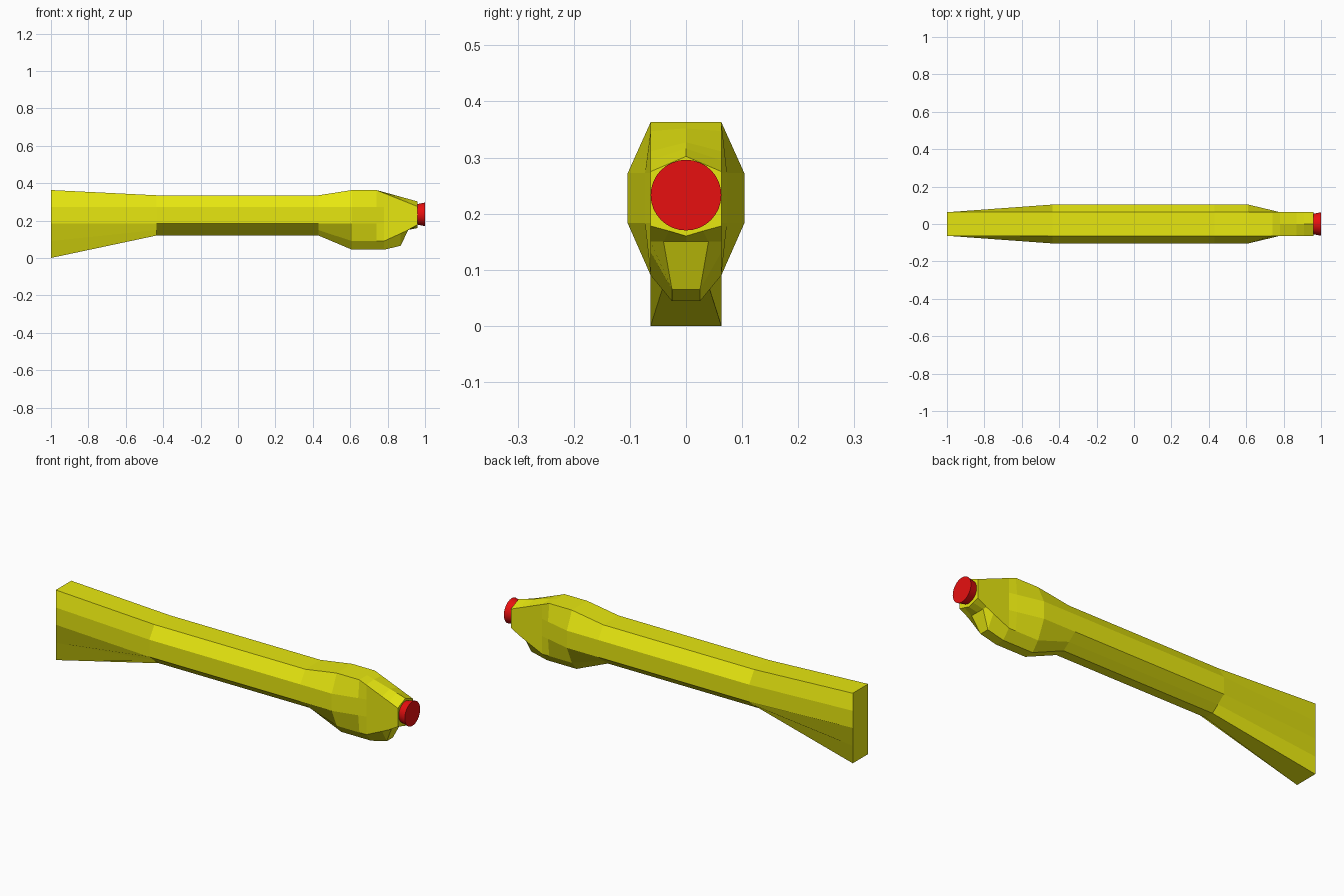
import bpy, bmesh, math

cube = bpy.data.objects.get("Cube")
if cube:
    bpy.data.objects.remove(cube, do_unlink=True)


def material(name, rgb):
    mat = bpy.data.materials.new(name)
    mat.use_nodes = True
    colour = (*rgb, 1)
    mat.diffuse_color = colour
    mat.node_tree.nodes["Principled BSDF"].inputs["Base Color"].default_value = colour
    return mat


def make_object(name, bm, mat):
    bmesh.ops.recalc_face_normals(bm, faces=bm.faces)
    mesh = bpy.data.meshes.new(name)
    bm.to_mesh(mesh)
    bm.free()
    mesh.materials.append(mat)
    obj = bpy.data.objects.new(name, mesh)
    bpy.context.collection.objects.link(obj)
    return obj


yellow = material("yellow", (0.8, 0.8, 0.005))
red = material("red", (0.8, 0.005, 0.005))

HALF = 0.063            # half width of the roof and the flat ends
UPPER, LOWER = 0.272, 0.183   # heights of the two side edges

# Body stations: x, ridge z, roof edge z, side y, chine z, keel y, keel z
stations = [
    (-1.0, .363, .363, HALF, .09, HALF, 0),
    (-.435, .335, .335, .104, .149, .025, .12),
    (.43, .335, .335, .104, .149, .025, .12),
    (.61, .363, .363, .104, .09, .025, .044),
    (.74, .363, .363, .073, .09, .025, .044),
    (.78, .352, .347, HALF, .09, .025, .044),
    (.87, .327, .311, HALF, .131, .025, .065),
    (.91, .316, .295, HALF, .15, .04, .15),
    (.96, .302, .275, HALF, .178, .03, .169),
]


def ring(bm, x, ridge, roof, side, chine, keel_y, keel_z):
    half = [(HALF, roof), (side, UPPER), (side, LOWER),
            (HALF, chine), (keel_y, keel_z)]
    keel_mid = .16 if x > .95 else keel_z
    loop = [(0, ridge)] + half + [(0, keel_mid)]
    loop += [(-y, z) for y, z in reversed(half)]
    return [bm.verts.new((x, y, z)) for y, z in loop]


# Faceted body lofted along its length
bm = bmesh.new()
rings = [ring(bm, *s) for s in stations]
for a, b in zip(rings, rings[1:]):
    for i in range(len(a)):
        j = (i + 1) % len(a)
        bm.faces.new((a[i], a[j], b[j], b[i]))
bm.faces.new(rings[0])
bm.faces.new(rings[-1])
make_object("body", bm, yellow)

# Flared round cap on the nose
bm = bmesh.new()
bmesh.ops.create_cone(bm, cap_ends=True, segments=32,
                      radius1=.053, radius2=HALF, depth=.05)
cap = make_object("nose_cap", bm, red)
cap.rotation_euler.y = math.pi / 2
cap.location = (.975, 0, .233)
bpy.context.view_layer.objects.active = cap
cap.select_set(True)
bpy.ops.object.shade_smooth_by_angle(angle=math.radians(30))
